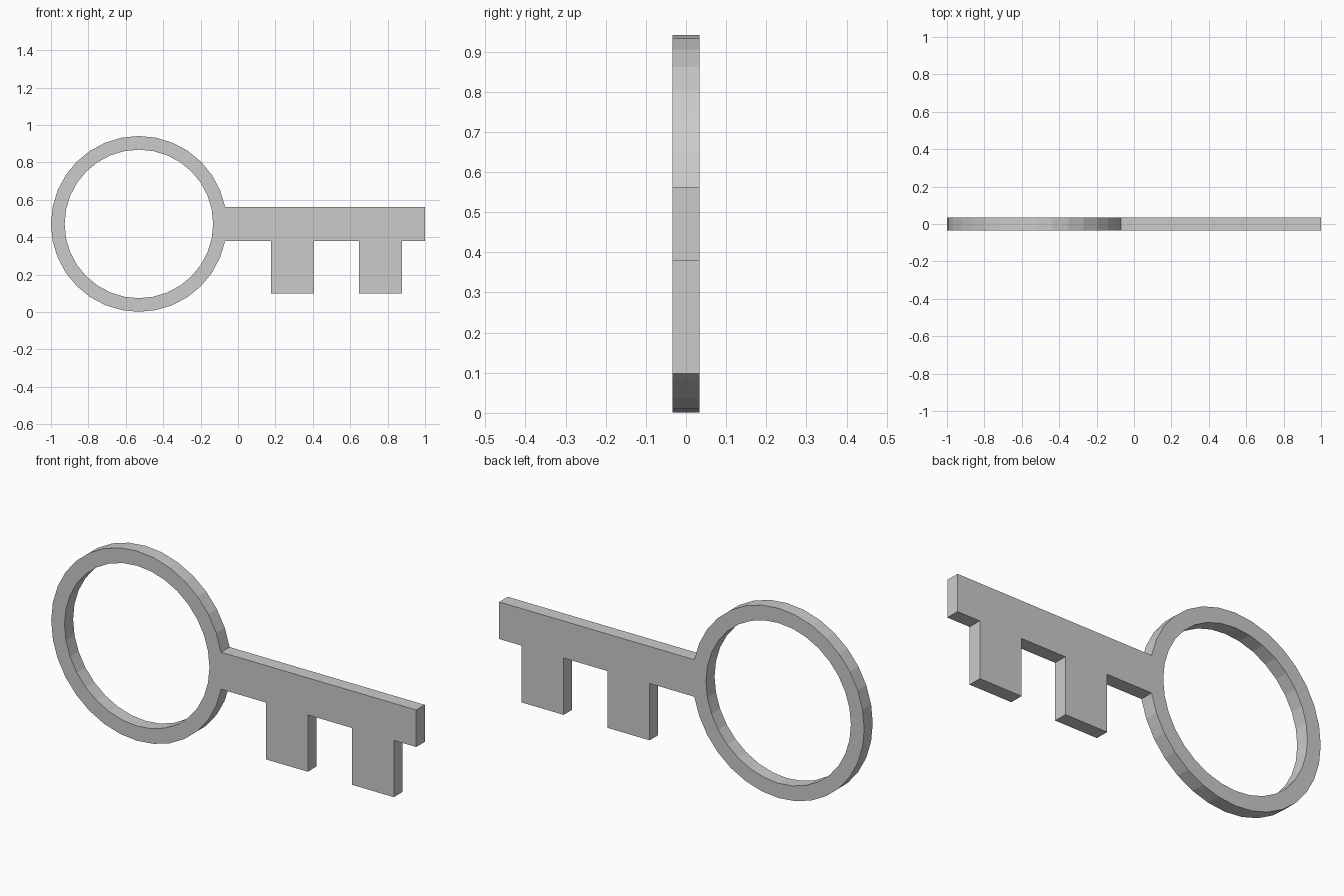
import bpy, bmesh
from math import sin, cos, tau

if "Cube" in bpy.data.objects:
    bpy.data.objects.remove(bpy.data.objects["Cube"])

SEGS = 32
CX, CZ = -0.53, 0.471          # ring centre
R_OUT, R_IN = 0.47, 0.397
HALF = 0.0335                  # half thickness
TOOTH_Z = 0.098
COLUMNS = [0.176, 0.406, 0.647, 0.877, 1.0]   # tooth edges and shaft tip

bm = bmesh.new()


def vert(x, z):
    return bm.verts.new((x, -HALF, z))


def circle(r):
    return [vert(CX + r * cos(tau * i / SEGS), CZ + r * sin(tau * i / SEGS))
            for i in range(SEGS)]


# ring bow
outer, inner = circle(R_OUT), circle(R_IN)
for i in range(SEGS):
    j = (i + 1) % SEGS
    bm.faces.new((outer[i], outer[j], inner[j], inner[i]))

# shaft, growing from the two ring facets that face it
top_z, bottom_z = outer[1].co.z, outer[-1].co.z
top = [vert(x, top_z) for x in COLUMNS]
bottom = [vert(x, bottom_z) for x in COLUMNS]
bm.faces.new((outer[0], outer[-1], bottom[0], top[0], outer[1]))
for i in range(len(COLUMNS) - 1):
    bm.faces.new((top[i], bottom[i], bottom[i + 1], top[i + 1]))

# two teeth
for i in (0, 2):
    a, b = vert(COLUMNS[i], TOOTH_Z), vert(COLUMNS[i + 1], TOOTH_Z)
    bm.faces.new((bottom[i], a, b, bottom[i + 1]))

# thickness
result = bmesh.ops.extrude_face_region(bm, geom=bm.faces[:], use_keep_orig=True)
back = [g for g in result["geom"] if isinstance(g, bmesh.types.BMVert)]
bmesh.ops.translate(bm, verts=back, vec=(0, 2 * HALF, 0))
bmesh.ops.recalc_face_normals(bm, faces=bm.faces[:])

mesh = bpy.data.meshes.new("key")
bm.to_mesh(mesh)
bm.free()
bpy.context.collection.objects.link(bpy.data.objects.new("key", mesh))
